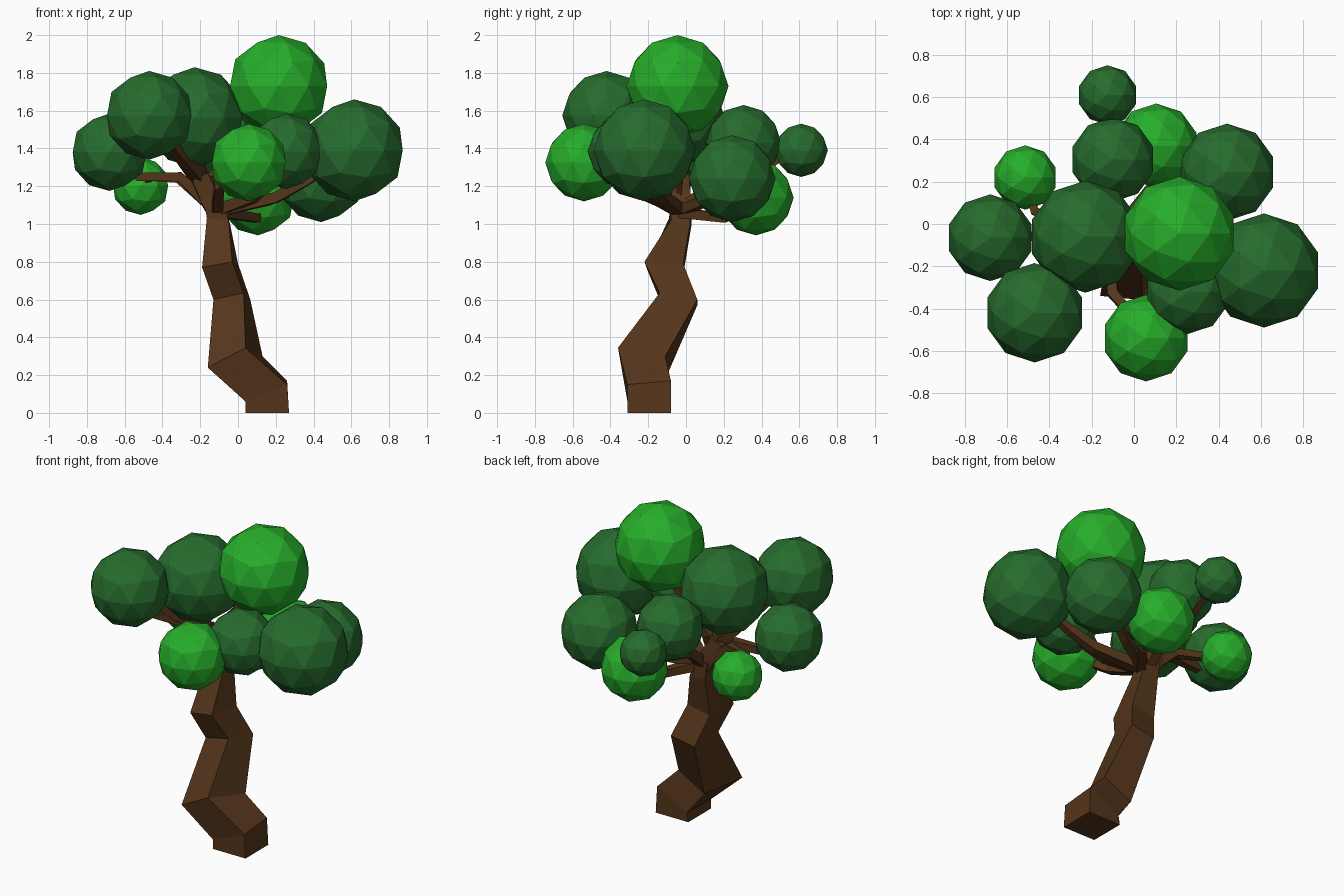
import bpy, bmesh
from mathutils import Vector

if "Cube" in bpy.data.objects:
    bpy.data.objects.remove(bpy.data.objects["Cube"])


def material(name, color):
    m = bpy.data.materials.new(name)
    m.diffuse_color = (*color, 1)
    m.use_nodes = True
    m.node_tree.nodes["Principled BSDF"].inputs["Base Color"].default_value = m.diffuse_color
    return m


BARK = material("bark", (0.09, 0.036, 0.011))
LIGHT = material("light_leaf", (0.02, 0.42, 0.024))
DARK = material("dark_leaf", (0.02, 0.15, 0.027))


def loft(name, rings):
    """Closed four-sided tube through a list of corner rings."""
    bm = bmesh.new()
    vs = [[bm.verts.new(p) for p in r] for r in rings]
    for a, b in zip(vs, vs[1:]):
        for i in range(4):
            j = (i + 1) % 4
            bm.faces.new((a[i], a[j], b[j], b[i]))
    bm.faces.new(vs[0][::-1])
    bm.faces.new(vs[-1])
    bmesh.ops.recalc_face_normals(bm, faces=bm.faces)
    me = bpy.data.meshes.new(name)
    bm.to_mesh(me)
    bm.free()
    me.materials.append(BARK)
    bpy.context.collection.objects.link(bpy.data.objects.new(name, me))


def branch(name, pts, r0, r1):
    """Tapered square limb along a path."""
    pts = [Vector(p) for p in pts]
    rings = []
    for i, p in enumerate(pts):
        d = (pts[min(i + 1, len(pts) - 1)] - pts[max(i - 1, 0)]).normalized()
        side = d.cross(Vector((0, 0, 1))).normalized()
        up = side.cross(d)
        r = r0 + (r1 - r0) * i / (len(pts) - 1)
        rings.append([p + side * a * r + up * b * r
                      for a, b in ((-1, -1), (1, -1), (1, 1), (-1, 1))])
    loft(name, rings)


# Crooked trunk: corners front-left, front-right, back-right, back-left
loft("trunk", [
    [(.04, -.31, 0), (.27, -.31, 0), (.27, -.08, 0), (.04, -.08, 0)],
    [(.04, -.31, .06), (.26, -.31, .15), (.26, -.08, .17), (.05, -.08, .06)],
    [(-.16, -.34, .24), (.04, -.36, .345), (.13, -.11, .30), (-.06, -.10, .20)],
    [(-.13, -.14, .60), (.03, -.14, .635), (.065, .06, .60), (-.10, .06, .57)],
    [(-.19, -.21, .77), (-.03, -.22, .80), (.0, -.015, .79), (-.16, -.01, .76)],
    [(-.165, -.09, 1.03), (-.05, -.08, 1.02), (-.04, .02, .99), (-.155, .03, 1.0)],
    [(-.18, -.08, 1.13), (-.08, -.08, 1.13), (-.07, .02, 1.11), (-.17, .03, 1.11)],
])

# Limbs reaching into the leaf balls
fork = (-.11, -.03, 1.07)
knot = (-.21, -.04, 1.25)
branch("main_limb", [fork, (-.16, -.03, 1.15), knot], .055, .045)
limbs = {
    "left": ([(-.15, -.04, 1.1), (-.31, -.05, 1.25), (-.53, -.06, 1.25), (-.66, -.06, 1.36)], .03),
    "left_back": ([(-.15, -.02, 1.1), (-.31, .0, 1.24), (-.47, .06, 1.25), (-.51, .2, 1.2)], .028),
    "left_front": ([knot, (-.3, -.2, 1.36), (-.45, -.4, 1.55)], .036),
    "upper": ([knot, (-.22, -.06, 1.5)], .035),
    "top": ([fork, (-.13, -.05, 1.25), (.03, -.05, 1.42), (.2, -.05, 1.65)], .035),
    "front": ([fork, (-.1, -.33, 1.2), (.05, -.5, 1.3)], .03),
    "right_front": ([fork, (.08, -.17, 1.14), (.26, -.3, 1.3)], .032),
    "right": ([fork, (.2, -.12, 1.14), (.35, -.16, 1.22), (.58, -.2, 1.36)], .032),
    "right_back": ([fork, (.15, .1, 1.12), (.4, .23, 1.22)], .03),
    "back_low": ([(-.07, -.02, 1.06), (.1, .2, 1.03), (.1, .35, 1.1)], .028),
    "back": ([fork, (-.11, .12, 1.2), (-.1, .3, 1.4)], .032),
    "far_back": ([(-.11, .12, 1.2), (-.12, .4, 1.28), (-.12, .5, 1.35), (-.125, .6, 1.39)], .024),
}
for name, (pts, r) in limbs.items():
    branch(name + "_branch", pts, r, r * .6)

# Faceted leaf balls: x, y, z, radius, material
leaves = [
    (.215, -.045, 1.73, .27, LIGHT),
    (.615, -.22, 1.39, .27, DARK),
    (-.23, -.06, 1.565, .265, DARK),
    (-.47, -.42, 1.575, .235, DARK),
    (-.68, -.065, 1.38, .205, DARK),
    (-.515, .22, 1.20, .152, LIGHT),
    (.057, -.54, 1.325, .205, LIGHT),
    (.255, -.32, 1.385, .20, DARK),
    (.44, .245, 1.24, .23, DARK),
    (.105, .37, 1.14, .20, LIGHT),
    (-.10, .305, 1.43, .20, DARK),
    (-.125, .61, 1.39, .141, DARK),
]
for i, (x, y, z, r, mat) in enumerate(leaves):
    bpy.ops.mesh.primitive_ico_sphere_add(subdivisions=2, radius=r, location=(x, y, z))
    ob = bpy.context.object
    ob.name = f"leaf_ball_{i + 1}"
    ob.data.materials.append(mat)
